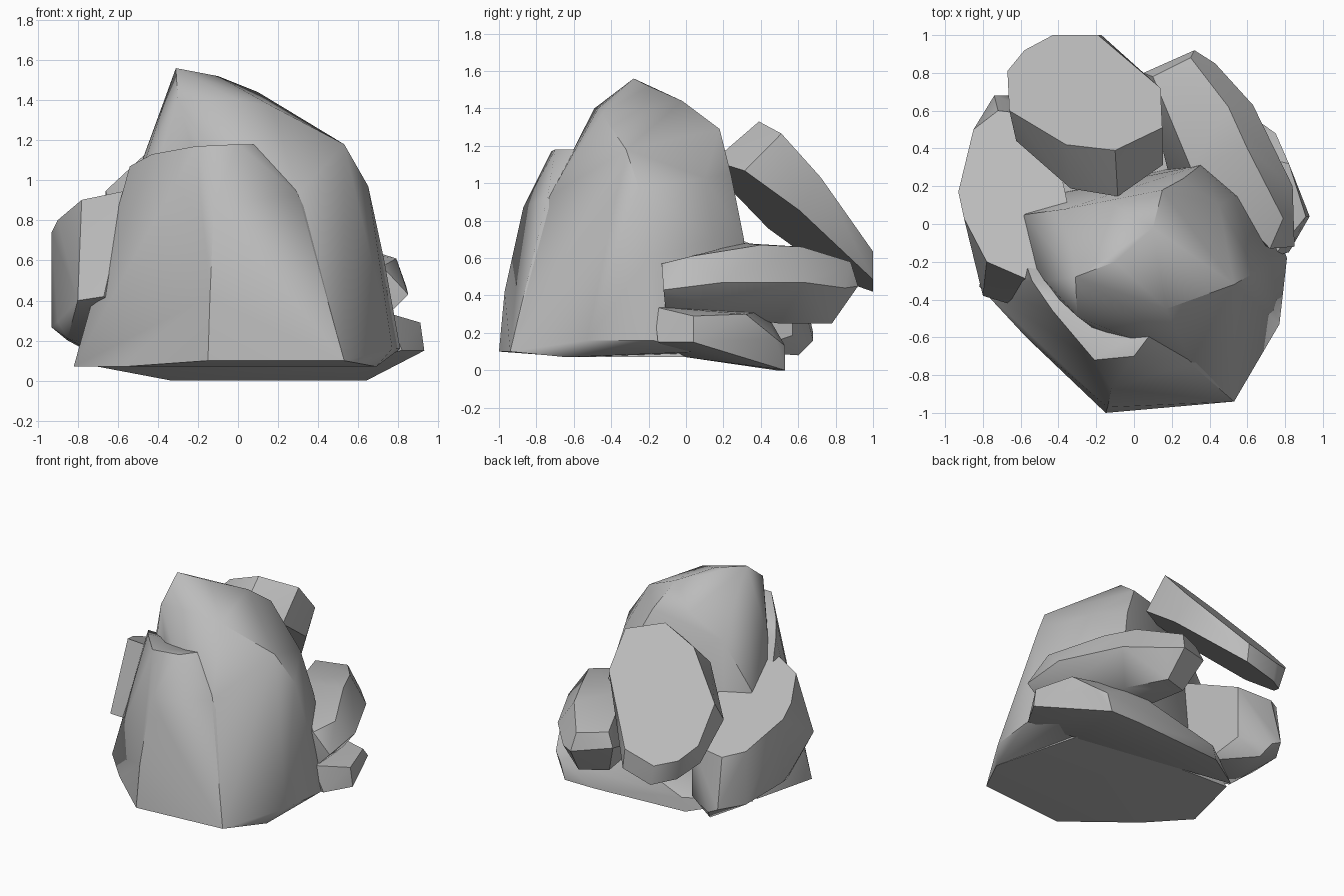
import bpy, bmesh
from math import radians

default_cube = bpy.data.objects.get("Cube")
if default_cube:
    bpy.data.objects.remove(default_cube, do_unlink=True)

# One plain stone colour
stone = bpy.data.materials.new("grey_stone")
stone.use_nodes = True
stone_colour = (.5, .5, .5, 1)
stone.diffuse_color = stone_colour
stone_shader = next(n for n in stone.node_tree.nodes if n.type == "BSDF_PRINCIPLED")
stone_shader.inputs["Base Color"].default_value = stone_colour
stone_shader.inputs["Roughness"].default_value = .9


def boulder(name, corners, smooth_angle=35):
    """Chisel a convex boulder around its corner points."""
    bm = bmesh.new()
    for corner in corners:
        bm.verts.new(corner)
    hull = bmesh.ops.convex_hull(bm, input=bm.verts[:])
    leftovers = {v for key in ("geom_interior", "geom_unused")
                 for v in hull[key] if isinstance(v, bmesh.types.BMVert)}
    bmesh.ops.delete(bm, geom=list(leftovers), context="VERTS")
    bmesh.ops.dissolve_limit(bm, angle_limit=radians(2),
                             verts=bm.verts[:], edges=bm.edges[:])
    bmesh.ops.recalc_face_normals(bm, faces=bm.faces[:])
    mesh = bpy.data.meshes.new(name)
    bm.to_mesh(mesh)
    bm.free()
    mesh.materials.append(stone)
    rock = bpy.data.objects.new(name, mesh)
    bpy.context.scene.collection.objects.link(rock)
    bpy.ops.object.select_all(action="DESELECT")
    rock.select_set(True)
    bpy.context.view_layer.objects.active = rock
    bpy.ops.object.shade_smooth_by_angle(angle=radians(smooth_angle))


def slab(name, outline, top, underside, extra=()):
    """Flat topped boulder: each outline point gives a top and a lower corner."""
    corners = [(x, y, top(x, y)) for x, y in outline]
    corners += [underside(*corner) for corner in corners]
    boulder(name, corners + list(extra))


# Front buttress with its low ledge
boulder("front_buttress", [
    (-.15, -1, .1), (.53, -.94, .1), (.69, -.64, .07),
    (-.57, -.6, .07), (-.82, -.33, .07), (-.7, .15, .07), (.5, .1, .07),
    (-.14, -.97, .42), (-.12, -.87, .87), (.3, -.74, .93),
    (-.21, -.72, 1.17), (0, -.7, 1.18), (-.43, -.46, 1.13),
    (-.54, -.3, 1.07), (.15, -.5, 1.18), (-.64, -.25, .7),
], smooth_angle=45)

# Tall peak behind the ledge, its right flank running down to the ground
boulder("peak", [
    (-.31, -.28, 1.56), (-.1, -.2, 1.52), (.1, -.02, 1.44),
    (-.3, -.49, 1.4), (0, -.47, 1.4), (.17, -.45, 1.37),
    (.53, -.32, 1.18), (.65, -.25, .97), (.73, -.2, .6),
    (.15, .18, 1.29), (.26, .24, 1.05), (.45, .1, 1.03),
    (.35, .31, .7), (.53, .15, .7), (.7, .1, .1), (.4, .35, .1),
    (-.1, .1, 1.3), (-.36, .08, 1.15), (-.58, .05, .82), (-.47, -.3, 1.08),
    (-.72, -.1, .1), (-.45, .15, .1),
    # front and foot
    (-.22, -.55, 1.14), (.1, -.58, 1.14), (.3, -.73, .93),
    (.53, -.94, .1), (.69, -.64, .07), (.77, -.53, .16), (.81, -.18, .16),
], smooth_angle=36)

# Leaning slab at the back: the underside flattens out toward its foot
slab("leaning_slab",
     [(-.66, .6), (-.67, .81), (-.58, .92), (-.43, 1), (-.19, 1),
      (.14, .72), (.15, .51), (-.1, .39), (-.36, .42), (-.58, .56)],
     top=lambda x, y: 1.33 + .27 * (x + .1) - 1.1 * (y - .39),
     underside=lambda x, y, z: (x * .96 + .01, 1 - 1.4 * (1 - y),
                                z - .15 - .1 * (1 - y)))

# Side boulder with a face tilting down to the back
slab("sloping_side_boulder",
     [(-.55, -.3), (-.78, -.2), (-.9, .03), (-.93, .17), (-.85, .5),
      (-.72, .6), (-.45, .57), (-.35, .1)],
     top=lambda x, y: .95 + .02 * (x + .55) - .43 * (y + .3),
     underside=lambda x, y, z: (x, y, .3 - .2 * y),
     extra=[(-.67, -.42, .42), (-.8, -.38, .4), (-.85, 0, .21),
            (-.74, .68, .2), (-.66, .68, .16), (-.62, .6, .08), (-.4, .3, .1)])

# Side boulder with a bevelled rim above and below
boulder("bevelled_side_boulder", [
    # top face
    (.72, -.13, .57), (.79, .03, .61), (.6, .4, .67), (.5, .62, .66),
    (.3, .88, .58), (.1, .78, .6), (.3, .3, .68),
    # widest rim
    (.85, -.12, .43), (.84, .2, .47), (.63, .63, .47), (.43, .85, .44),
    (.32, .92, .45), (.05, .8, .5),
    # underside
    (.75, -.11, .33), (.73, .2, .33), (.5, .5, .25), (.35, .78, .25),
    (.15, .7, .27), (.2, .2, .3),
])

# Low footing spreading under the pile
boulder("footing", [
    (.74, -.17, .34), (.91, .04, .29), (.93, .04, .15), (.82, -.15, .15),
    (.82, .32, .3), (.75, .48, .17), (.68, .53, .13), (.64, .53, 0),
    (.4, .53, 0), (-.33, .48, 0), (-.7, .2, .07), (.35, .42, .32),
    (.3, 0, .3), (-.3, .48, .1), (.5, 0, .07),
])
